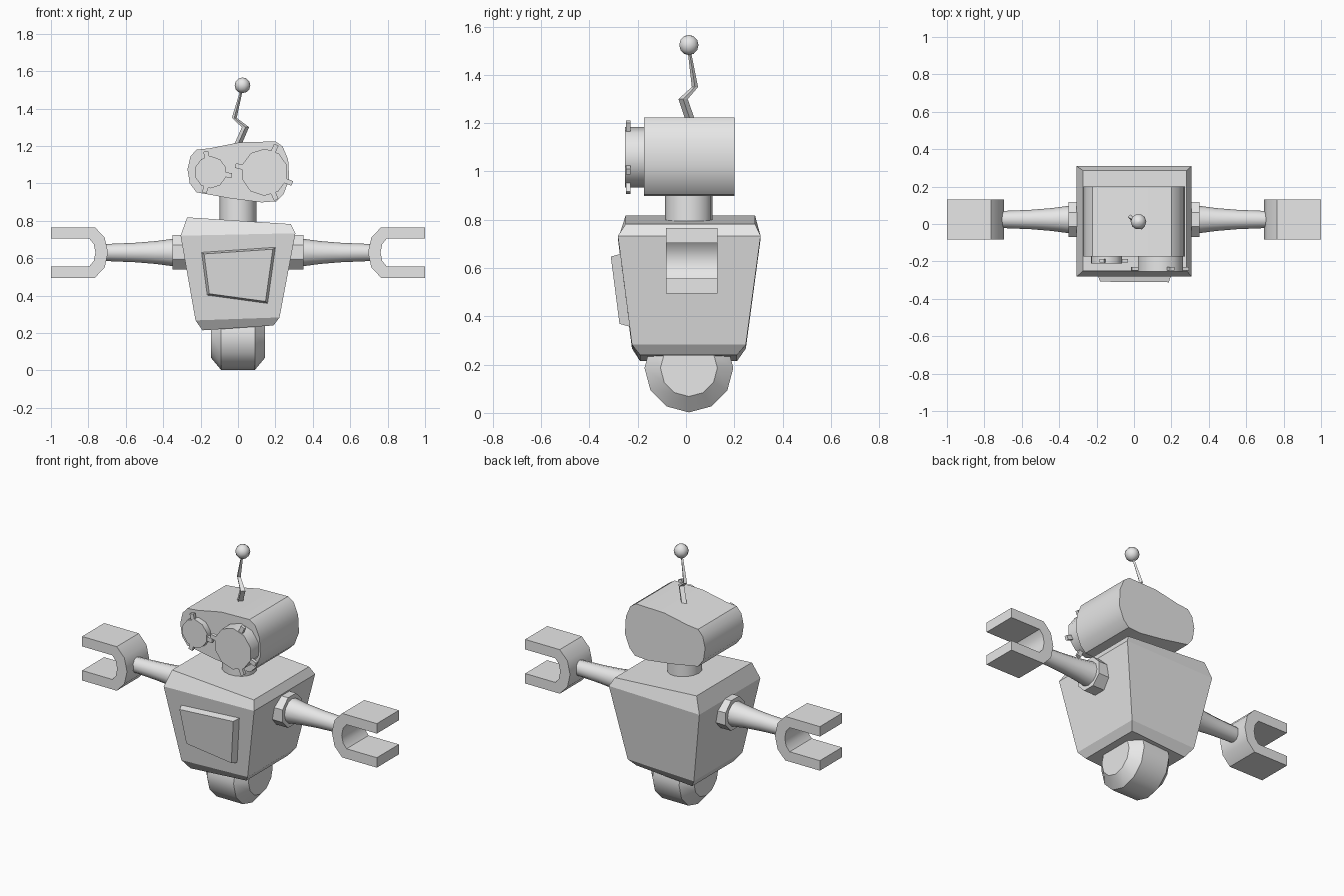
import bpy, bmesh, math
from mathutils import Vector

if "Cube" in bpy.data.objects:
    bpy.data.objects.remove(bpy.data.objects["Cube"])

grey = bpy.data.materials.new("light grey")
grey.diffuse_color = (0.8, 0.8, 0.8, 1)
grey.use_nodes = True
grey.node_tree.nodes["Principled BSDF"].inputs["Base Color"].default_value = grey.diffuse_color


def loft(name, rings, smooth=None):
    """Skin a list of equal-length point rings and cap both ends."""
    bm = bmesh.new()
    vs = [[bm.verts.new(p) for p in r] for r in rings]
    n = len(rings[0])
    for a, b in zip(vs, vs[1:]):
        for i in range(n):
            j = (i + 1) % n
            bm.faces.new((a[i], a[j], b[j], b[i]))
    bm.faces.new(vs[0])
    bm.faces.new(vs[-1])
    bmesh.ops.recalc_face_normals(bm, faces=bm.faces)
    me = bpy.data.meshes.new(name)
    bm.to_mesh(me)
    bm.free()
    me.materials.append(grey)
    ob = bpy.data.objects.new(name, me)
    bpy.context.collection.objects.link(ob)
    if smooth:
        bpy.ops.object.select_all(action='DESELECT')
        ob.select_set(True)
        bpy.context.view_layer.objects.active = ob
        bpy.ops.object.shade_smooth_by_angle(angle=math.radians(smooth))
    return ob


def prism(name, outline, y0, y1, smooth=None):
    """Extrude an x-z outline along y."""
    return loft(name, [[(x, y, z) for x, z in outline] for y in (y0, y1)], smooth)


def lathe(name, axis, centre, stations, sides, phase=0.0, smooth=40):
    """Circular rings of (position, radius) along an axis."""
    rings = []
    for p, r in stations:
        ring = []
        for i in range(sides):
            a = phase + 2 * math.pi * i / sides
            u, v = r * math.cos(a), r * math.sin(a)
            off = {'x': (p, u, v), 'y': (u, p, v), 'z': (u, v, p)}[axis]
            ring.append(Vector(centre) + Vector(off))
        rings.append(ring)
    return loft(name, rings, smooth)


# Body: tapered box with chamfered top and bottom
# each level: left x, left z, right x, right z, front y, back y
levels = [(-.19, .214, .19, .24, -.19, .211),
          (-.227, .267, .222, .283, -.224, .248),
          (-.307, .72, .307, .733, -.282, .309),
          (-.272, .818, .282, .782, -.25, .286)]
loft("body", [[(xl, yf, zl), (xr, yf, zr), (xr, yb, zr), (xl, yb, zl)]
              for xl, zl, xr, zr, yf, yb in levels])

# Chest panel, parallel to the sloping front of the body
panel = [(-.195, .631), (.2, .658), (.158, .358), (-.165, .402)]
mid = Vector((0, .51))


def panel_ring(scale, lift):
    pts = [mid + (Vector(p) - mid) * scale for p in panel]
    return [(p.x, -.282 + (.729 - p.y) * .129 - lift, p.y) for p in pts]


loft("chest_panel", [panel_ring(1, -.02), panel_ring(1, .0), panel_ring(.93, .04)])

# Wheel with chamfered rims
lathe("wheel", 'x', (0, .012, .186),
      [(-.145, .118), (-.09, .184), (.09, .184), (.145, .118)], 12)

# Neck and head
lathe("neck", 'z', (0, .012, 0), [(.77, .098), (.95, .098)], 16)
prism("head", [(-.152, 1.187), (.008, 1.219), (.2, 1.224), (.238, 1.198),
               (.268, 1.128), (.274, 1.02), (.243, .941), (.206, .904),
               (.126, .898), (-.045, .92), (-.222, .952), (-.258, 1.0),
               (-.27, 1.075), (-.254, 1.144), (-.222, 1.18)], -.174, .2, 35)

# Eyes with small tabs around the rim
for side, x, r, front, reach, angles in (
        ("small", -.147, .086, -.21, .115, (103, -9, -107, 160)[:3]),
        ("large", .142, .126, -.253, .16, (67, 167, -67, -22))):
    lathe(side + "_eye", 'y', (x, 0, 1.059), [(front, r), (-.16, r)], 10, .3)
    for k, deg in enumerate(angles):
        a = math.radians(deg)
        d, t = Vector((math.cos(a), math.sin(a))), Vector((-math.sin(a), math.cos(a)))
        c = Vector((x, 1.059))
        box = [c + d * m + t * w for m, w in ((r * .85, -.013), (reach, -.013),
                                              (reach, .013), (r * .85, .013))]
        prism(f"{side}_eye_tab_{k + 1}", box, front + .005, front + .024)

# Antenna: bent tapering rod with a ball
rod = [(-.004, .022, 1.2, .02), (.04, -.012, 1.3, .019),
       (-.02, .037, 1.35, .013), (.022, .012, 1.51, .006)]
loft("antenna_rod", [[(x + r * sx, y + r * sy, z) for sx, sy in
                      ((1, 0), (0, 1), (-1, 0), (0, -1))] for x, y, z, r in rod])
ball = [(.042 * -math.cos(math.pi * i / 6), max(.042 * math.sin(math.pi * i / 6), .001))
        for i in range(7)]
lathe("antenna_ball", 'z', (.024, .012, 1.524), ball, 10)

# Arms: socket, flared arm and claw on each side
claw = [(1, .765), (.765, .765), (.713, .71), (.695, .63), (.713, .55), (.765, .495),
        (1, .495), (1, .556), (.795, .556), (.771, .585), (.762, .63), (.771, .675),
        (.795, .704), (1, .704)]
for side, s in (("left", -1), ("right", 1)):
    lathe(side + "_socket", 'x', (0, .024, .631),
          [(s * .2, .1), (s * .35, .1)], 8, math.pi / 8, None)
    lathe(side + "_arm", 'x', (0, .024, .63),
          [(s * .3, .08), (s * .35, .073), (s * .44, .061), (s * .55, .052),
           (s * .72, .045)], 12)
    prism(side + "_claw", [(s * x, z) for x, z in claw], -.083, .131, 40)
